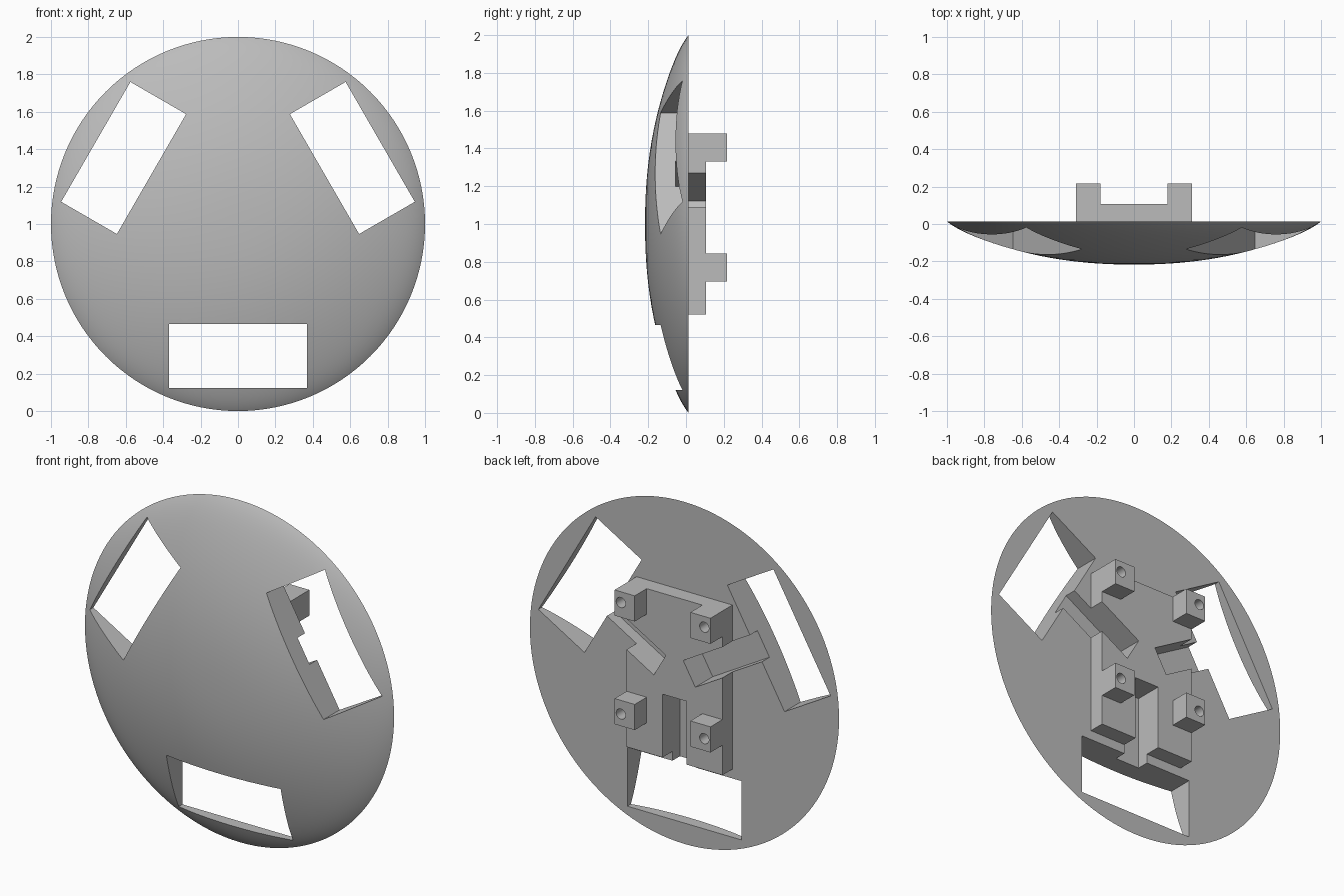
import bpy, bmesh, math
from mathutils import Matrix, Vector

old = bpy.data.objects.get("Cube")
if old:
    bpy.data.objects.remove(old, do_unlink=True)

FRONT, BACK, PLATE_TOP, POST_TOP = -0.217, 0.014, 0.106, 0.217
HUB = Vector((0, 0, 1))

grey = bpy.data.materials.new("plain grey")
grey.use_nodes = True
grey.diffuse_color = (0.5, 0.5, 0.5, 1)
grey.node_tree.nodes["Principled BSDF"].inputs["Base Color"].default_value = (0.5, 0.5, 0.5, 1)


def make(name, bm):
    bmesh.ops.recalc_face_normals(bm, faces=bm.faces)
    mesh = bpy.data.meshes.new(name)
    bm.to_mesh(mesh)
    bm.free()
    mesh.materials.append(grey)
    obj = bpy.data.objects.new(name, mesh)
    bpy.context.collection.objects.link(obj)
    return obj


def box(name, xs, ys, zs, turn=0.0):
    """Box between limits, turned about the disc's axis."""
    size = [b - a for a, b in (xs, ys, zs)]
    middle = Vector([(a + b) / 2 for a, b in (xs, ys, zs)])
    place = (Matrix.Translation(HUB) @ Matrix.Rotation(turn, 4, 'Y')
             @ Matrix.Translation(middle - HUB) @ Matrix.Diagonal((*size, 1)))
    bm = bmesh.new()
    bmesh.ops.create_cube(bm, size=1, matrix=place)
    return make(name, bm)


def cut(target, cutters):
    """Subtract every cutter, then bake the result into the target's mesh."""
    for cutter in cutters:
        cutter.hide_render = True
        mod = target.modifiers.new("cut", 'BOOLEAN')
        mod.operation = 'DIFFERENCE'
        mod.solver = 'EXACT'
        mod.object = cutter
    bpy.context.view_layer.update()
    graph = bpy.context.evaluated_depsgraph_get()
    baked = bpy.data.meshes.new_from_object(target.evaluated_get(graph))
    target.modifiers.clear()
    target.data = baked


def smooth(obj):
    bpy.ops.object.select_all(action='DESELECT')
    obj.select_set(True)
    bpy.context.view_layer.objects.active = obj
    bpy.ops.object.shade_smooth_by_angle(angle=math.radians(30))


# Domed disc: a shallow cap that steepens at the rim, with a flat back
steps, sides = 24, 128
bm = bmesh.new()
tip = bm.verts.new((0, FRONT, 1))
rings = []
for i in range(1, steps + 1):
    r = math.sin(math.pi / 2 * i / steps)
    y = FRONT + 0.213 * r ** 2.2 + 0.018 * r ** 20
    angles = [2 * math.pi * k / sides for k in range(sides)]
    rings.append([bm.verts.new((r * math.sin(a), y, 1 + r * math.cos(a))) for a in angles])
for k in range(sides):
    n = (k + 1) % sides
    bm.faces.new((tip, rings[0][k], rings[0][n]))
    for a, b in zip(rings, rings[1:]):
        bm.faces.new((a[k], b[k], b[n], a[n]))
bm.faces.new(rings[-1])
disc = make("domed_disc", bm)

# Mounting plate on the back
plate = box("mounting_plate", (-0.31, 0.31), (BACK, PLATE_TOP), (0.52, 1.48))

# Three windows through the disc, each fed by a channel from the hub
turns = [i * math.tau / 3 for i in range(3)]
windows = [box("window_cutter", (-0.37, 0.37), (-0.5, 0.5), (0.122, 0.466), t) for t in turns]
channels = [box("channel_cutter", (-0.078, 0.078), (-0.055, 0.5), (0.4, 0.89), t) for t in turns]
cut(disc, windows + channels)
cut(plate, channels)
smooth(disc)
helpers = windows + channels

# Four posts with screw holes set towards the outer corners
for side, side_name in ((1, "left"), (-1, "right")):
    for low, hole_z, level in ((0.695, 0.765, "lower"), (1.33, 1.417, "upper")):
        xs = sorted((side * 0.18, side * 0.31))
        post = box(f"{level}_{side_name}_post", xs, (PLATE_TOP, POST_TOP), (low, low + 0.15))
        bm = bmesh.new()
        bmesh.ops.create_cone(bm, cap_ends=True, segments=24, radius1=0.03, radius2=0.03, depth=0.2)
        bm.transform(Matrix.Translation((side * 0.27, POST_TOP + 0.01, hole_z))
                     @ Matrix.Rotation(math.pi / 2, 4, 'X'))
        hole = make("hole_cutter", bm)
        cut(post, [hole])
        smooth(post)
        helpers.append(hole)

for helper in helpers:
    bpy.data.objects.remove(helper, do_unlink=True)
